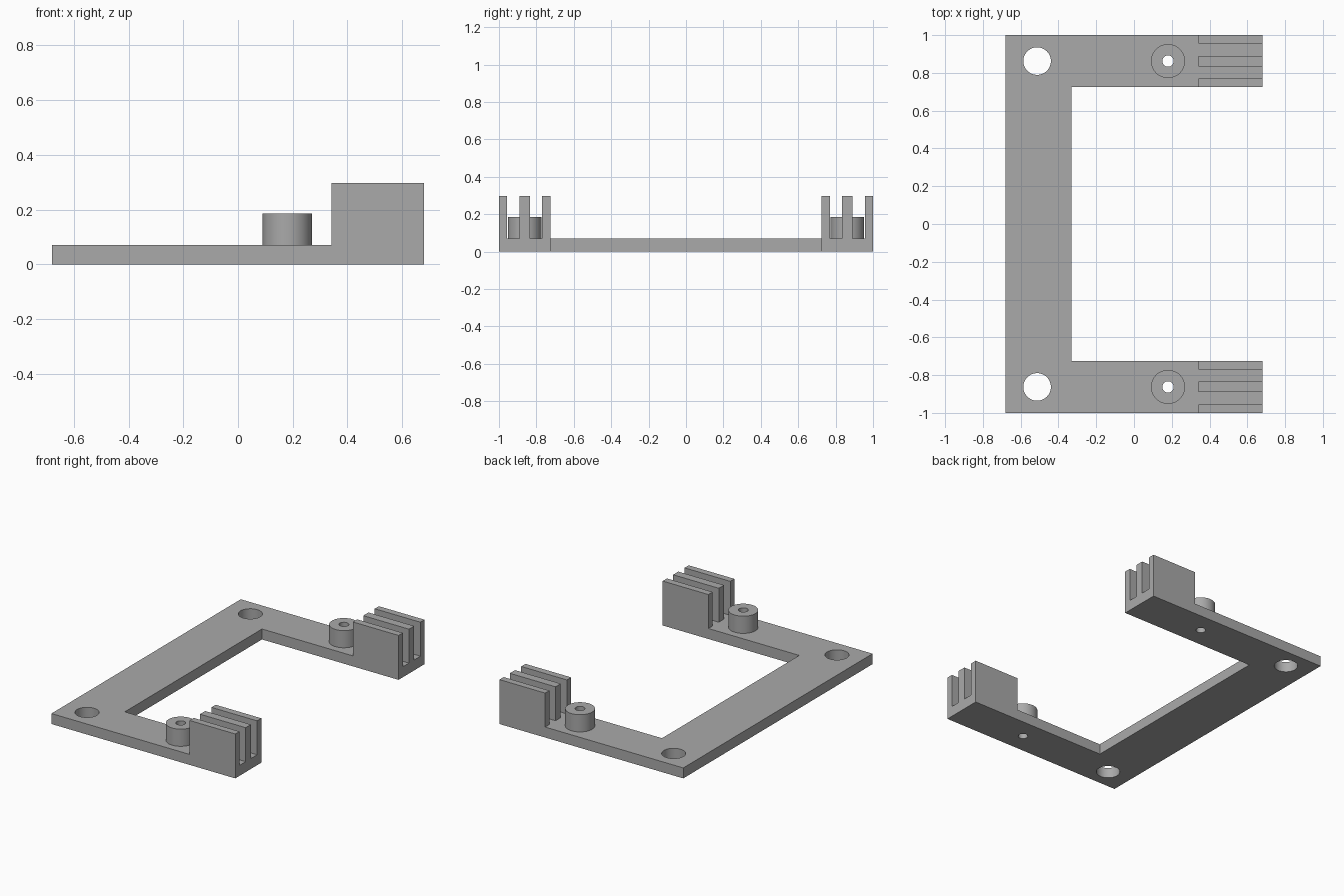
import bpy
import math

cube = bpy.data.objects.get("Cube")
if cube:
    bpy.data.objects.remove(cube, do_unlink=True)

grey = bpy.data.materials.new("plain grey")
grey.use_nodes = True
colour = (0.4, 0.4, 0.4, 1)
grey.diffuse_color = colour
grey.node_tree.nodes["Principled BSDF"].inputs["Base Color"].default_value = colour

PLATE_TOP, BOSS_TOP, FIN_TOP = 0.07, 0.185, 0.297
HALF_X, INNER_X, INNER_Y = 0.68, -0.33, 0.725
ARM_Y = (1 + INNER_Y) / 2
HOLE_X, BOSS_X, FIN_X = -0.513, 0.18, 0.342


def prism(name, outline, z0, z1):
    """Extrude a flat outline between two heights."""
    n = len(outline)
    verts = [(x, y, z) for z in (z0, z1) for x, y in outline]
    faces = [tuple(reversed(range(n))), tuple(range(n, 2 * n))]
    faces += [(i, (i + 1) % n, (i + 1) % n + n, i + n) for i in range(n)]
    mesh = bpy.data.meshes.new(name)
    mesh.from_pydata(verts, [], faces)
    mesh.materials.append(grey)
    obj = bpy.data.objects.new(name, mesh)
    bpy.context.collection.objects.link(obj)
    return obj


def circle(x, y, r, n=64):
    return [(x + r * math.cos(math.tau * i / n), y + r * math.sin(math.tau * i / n))
            for i in range(n)]


def cut(obj, cutter):
    mod = obj.modifiers.new("hole", "BOOLEAN")
    mod.operation = "DIFFERENCE"
    mod.solver = "EXACT"
    mod.object = cutter
    bpy.ops.object.select_all(action="DESELECT")
    obj.select_set(True)
    bpy.context.view_layer.objects.active = obj
    bpy.ops.object.modifier_apply(modifier=mod.name)


def smooth(obj):
    bpy.ops.object.select_all(action="DESELECT")
    obj.select_set(True)
    bpy.context.view_layer.objects.active = obj
    bpy.ops.object.shade_smooth_by_angle(angle=math.radians(30))


# C-shaped base plate
plate = prism("base_plate", [
    (-HALF_X, -1), (HALF_X, -1), (HALF_X, -INNER_Y), (INNER_X, -INNER_Y),
    (INNER_X, INNER_Y), (HALF_X, INNER_Y), (HALF_X, 1), (-HALF_X, 1)], 0, PLATE_TOP)

for side, label in ((1, "back"), (-1, "front")):
    y = side * ARM_Y
    # Screw boss with a bore running through the plate
    boss = prism(label + "_boss", circle(BOSS_X, y, 0.09), PLATE_TOP, BOSS_TOP)
    bore = prism("bore_cutter", circle(BOSS_X, y, 0.03), -0.1, 0.4)
    corner = prism("corner_cutter", circle(HOLE_X, y, 0.073), -0.1, 0.4)
    cut(boss, bore)
    cut(plate, bore)
    cut(plate, corner)
    smooth(boss)
    for cutter in (bore, corner):
        bpy.data.objects.remove(cutter, do_unlink=True)

    # Three upright fins at the arm's end
    for place, a, b in (("inner", INNER_Y, 0.77), ("middle", 0.835, 0.89),
                        ("outer", 0.956, 1)):
        y0, y1 = sorted((side * a, side * b))
        prism(f"{label}_{place}_fin",
              [(FIN_X, y0), (HALF_X, y0), (HALF_X, y1), (FIN_X, y1)],
              PLATE_TOP, FIN_TOP)

smooth(plate)
